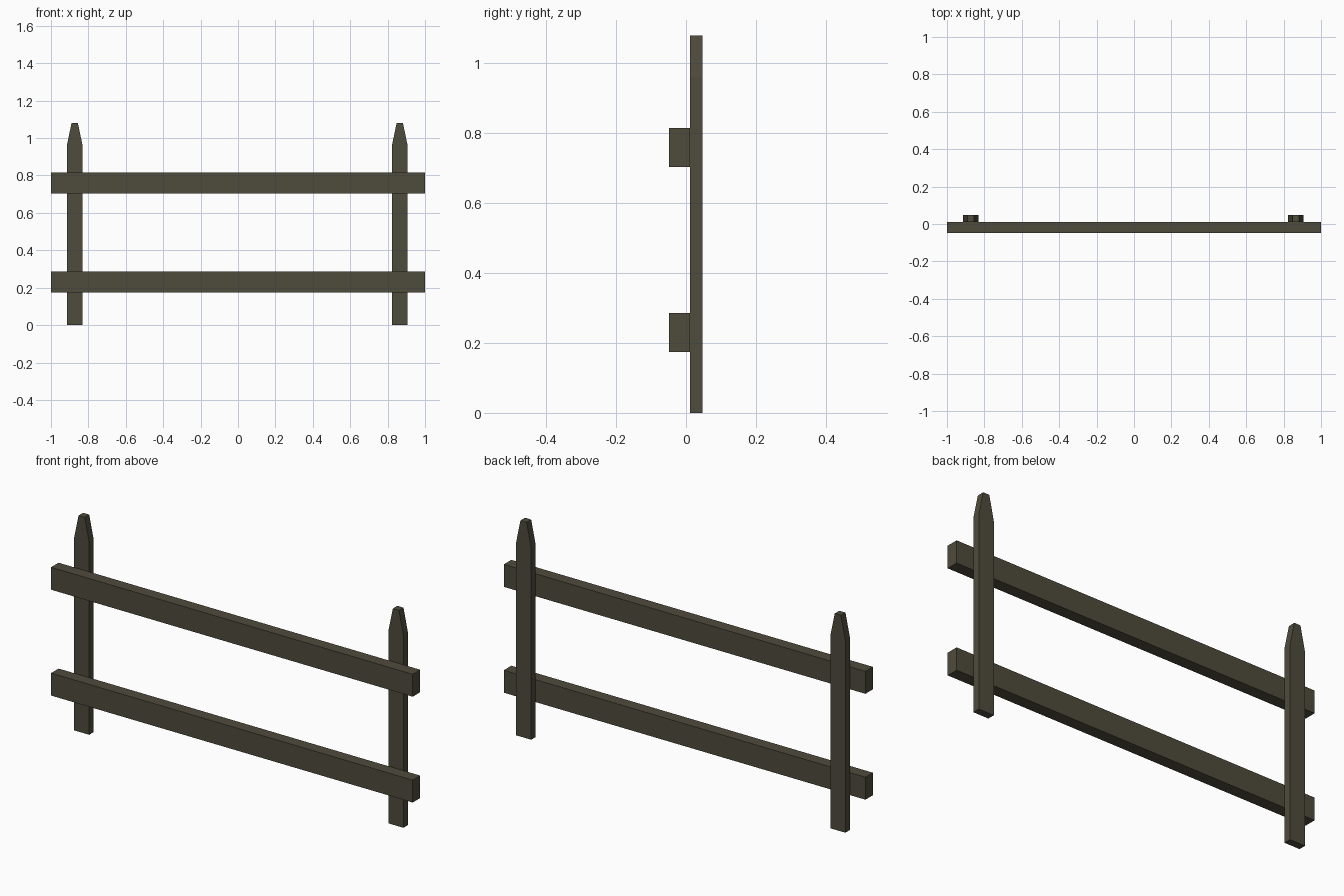
import bpy, bmesh

if "Cube" in bpy.data.objects:
    bpy.data.objects.remove(bpy.data.objects["Cube"])

wood = bpy.data.materials.new("weathered_dark_wood")
wood.diffuse_color = (0.078, 0.070, 0.045, 1)
wood.use_nodes = True
wood.node_tree.nodes["Principled BSDF"].inputs["Base Color"].default_value = wood.diffuse_color


def extruded(name, outline, y0, y1):
    """Extrude an x-z outline along y into a solid plank."""
    bm = bmesh.new()
    face = bm.faces.new([bm.verts.new((x, y0, z)) for x, z in outline])
    new = bmesh.ops.extrude_face_region(bm, geom=[face])["geom"]
    bmesh.ops.translate(bm, vec=(0, y1 - y0, 0),
                        verts=[g for g in new if isinstance(g, bmesh.types.BMVert)])
    bmesh.ops.recalc_face_normals(bm, faces=bm.faces)
    mesh = bpy.data.meshes.new(name)
    bm.to_mesh(mesh)
    bm.free()
    mesh.materials.append(wood)
    obj = bpy.data.objects.new(name, mesh)
    bpy.context.collection.objects.link(obj)
    return obj


# Pointed posts behind the rails
for name, cx in (("left_post", -0.873), ("right_post", 0.865)):
    half, tip = 0.042, 0.017
    extruded(name, [(cx - half, 0), (cx + half, 0), (cx + half, 0.96),
                    (cx + tip, 1.08), (cx - tip, 1.08), (cx - half, 0.96)],
             0.0115, 0.0475)

# Horizontal rails
for name, z0, z1 in (("lower_rail", 0.174, 0.286), ("upper_rail", 0.703, 0.815)):
    extruded(name, [(-1, z0), (1, z0), (1, z1), (-1, z1)], -0.0485, 0.011)
